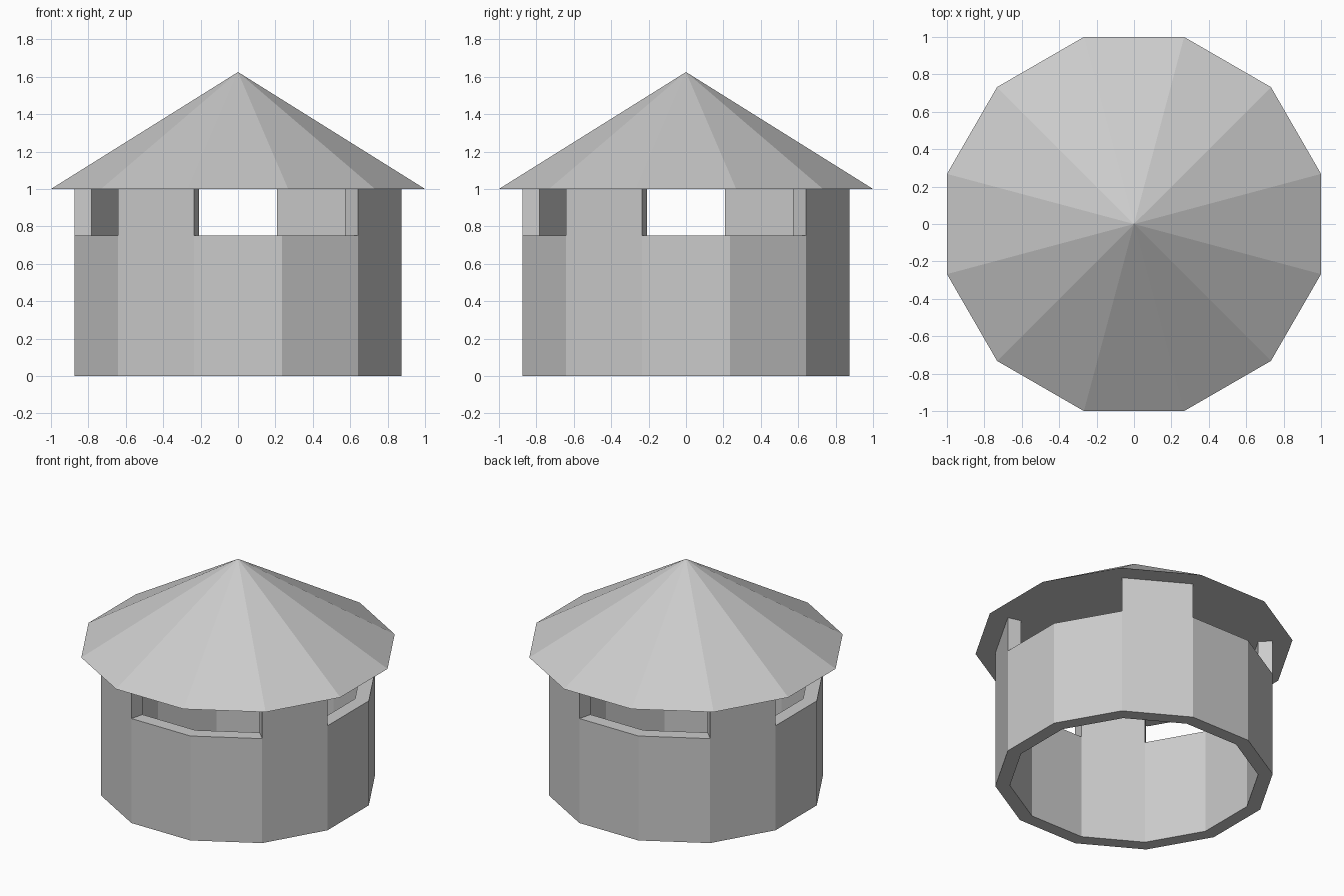
import bpy, bmesh, math

if "Cube" in bpy.data.objects:
    bpy.data.objects.remove(bpy.data.objects["Cube"])

SIDES = 12
COS = math.cos(math.pi / SIDES)
OUTER, INNER, ROOF = 0.875 / COS, 0.783 / COS, 1.0 / COS
SILL, EAVES, APEX = 0.75, 1.0, 1.625


def finish(bm, name):
    bmesh.ops.remove_doubles(bm, verts=bm.verts, dist=1e-5)
    bmesh.ops.recalc_face_normals(bm, faces=bm.faces)
    mesh = bpy.data.meshes.new(name)
    bm.to_mesh(mesh)
    bm.free()
    obj = bpy.data.objects.new(name, mesh)
    bpy.context.collection.objects.link(obj)
    return obj


def point(radius, i, z):
    a = math.radians(15 + 360 / SIDES * i)
    return (radius * math.cos(a), radius * math.sin(a), z)


def quad(bm, *pts):
    return bm.faces.new([bm.verts.new(p) for p in pts])


# Round wall: every third facet carries a pillar, the others end at the sill
wall = bmesh.new()
pillars = []
for i in range(SIDES):
    for r in (OUTER, INNER):
        quad(wall, point(r, i, 0), point(r, i + 1, 0),
             point(r, i + 1, SILL), point(r, i, SILL))
    quad(wall, point(OUTER, i, 0), point(INNER, i, 0),
         point(INNER, i + 1, 0), point(OUTER, i + 1, 0))
    top = quad(wall, point(OUTER, i, SILL), point(OUTER, i + 1, SILL),
               point(INNER, i + 1, SILL), point(INNER, i, SILL))
    if i % 3 == 1:
        pillars.append(top)
bmesh.ops.remove_doubles(wall, verts=wall.verts, dist=1e-5)
bmesh.ops.recalc_face_normals(wall, faces=wall.faces)

# Pillars rise from the sill to the eaves
for f in bmesh.ops.extrude_discrete_faces(wall, faces=pillars)["faces"]:
    bmesh.ops.translate(wall, verts=f.verts, vec=(0, 0, EAVES - SILL))
finish(wall, "wall")

# Twelve-sided pointed roof with a flat underside
roof = bmesh.new()
rim = [roof.verts.new(point(ROOF, i, EAVES)) for i in range(SIDES)]
tip = roof.verts.new((0, 0, APEX))
roof.faces.new(rim[::-1])
for i in range(SIDES):
    roof.faces.new((rim[i], rim[(i + 1) % SIDES], tip))
finish(roof, "roof")
